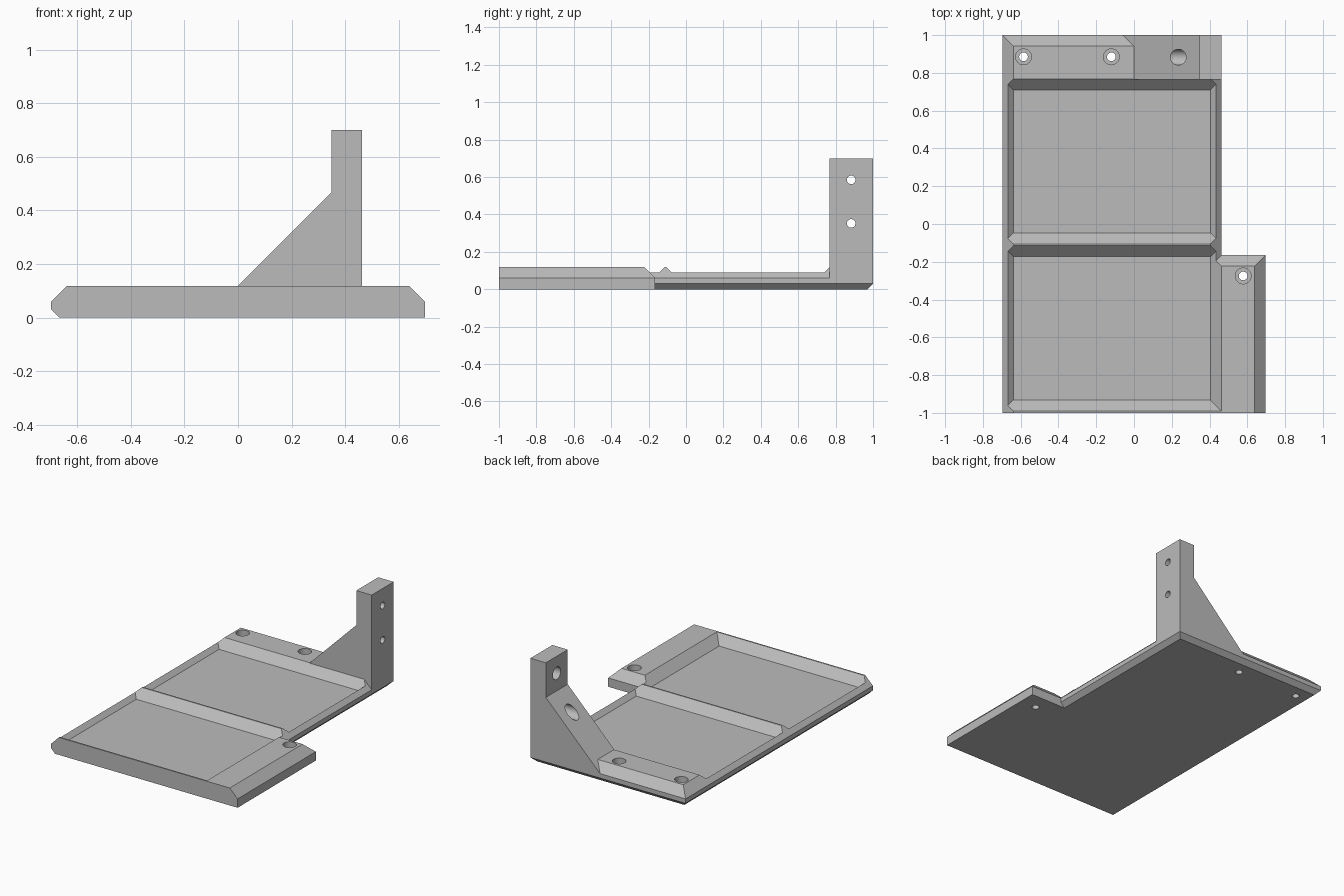
import bpy, bmesh, math
from mathutils import Matrix, Vector

cube = bpy.data.objects.get("Cube")
if cube:
    bpy.data.objects.remove(cube, do_unlink=True)

grey = bpy.data.materials.new("plain grey")
grey.use_nodes = True
grey.diffuse_color = (0.5, 0.5, 0.5, 1)
grey.node_tree.nodes["Principled BSDF"].inputs["Base Color"].default_value = grey.diffuse_color

W, H, MID = 0.697, 0.118, 0.06     # half width, plate height, pocket floor height
RIGHT = 0.463                      # edge of the plate beside the tab
C = H - MID                        # size of the upper chamfers
LOW = 0.03                         # size of the lower chamfer


def finish(bm, name):
    bmesh.ops.recalc_face_normals(bm, faces=bm.faces)
    mesh = bpy.data.meshes.new(name)
    bm.to_mesh(mesh)
    bm.free()
    mesh.materials.append(grey)
    ob = bpy.data.objects.new(name, mesh)
    bpy.context.collection.objects.link(ob)
    return ob


def loft(name, rings):
    """Solid through matching closed rings of points."""
    bm = bmesh.new()
    loops = [[bm.verts.new(p) for p in ring] for ring in rings]
    n = len(loops[0])
    for a, b in zip(loops, loops[1:]):
        for i in range(n):
            j = (i + 1) % n
            bm.faces.new((a[i], a[j], b[j], b[i]))
    bm.faces.new(loops[0][::-1])
    bm.faces.new(loops[-1])
    return finish(bm, name)


def rect(z, x0, x1, y0, y1):
    return [(x0, y0, z), (x1, y0, z), (x1, y1, z), (x0, y1, z)]


def cylinder(name, start, end, radius):
    start, end = Vector(start), Vector(end)
    axis = end - start
    bm = bmesh.new()
    turn = axis.to_track_quat('Z', 'Y').to_matrix().to_4x4()
    bmesh.ops.create_cone(bm, cap_ends=True, segments=32, radius1=radius, radius2=radius,
                          depth=axis.length, matrix=Matrix.Translation((start + end) / 2) @ turn)
    return finish(bm, name)


def combine(target, other, operation):
    mod = target.modifiers.new(operation.lower(), 'BOOLEAN')
    mod.operation, mod.solver, mod.object = operation, 'EXACT', other
    bpy.context.view_layer.objects.active = target
    bpy.ops.object.modifier_apply(modifier=mod.name)
    bpy.data.objects.remove(other, do_unlink=True)


# Base plate, chamfered on both sides and the back
tray = loft("tray_with_upright", [
    rect(0, -W + LOW, RIGHT - LOW, -1, 1 - LOW),
    rect(LOW, -W, RIGHT, -1, 1),
    rect(MID, -W, RIGHT, -1, 1),
    rect(H, -W + C, RIGHT - C, -1, 1 - C)])

# Side mounting tab
tab_back = -0.165
combine(tray, loft("side_tab", [
    rect(0, 0.3, W, -1, tab_back),
    rect(MID, 0.3, W, -1, tab_back),
    rect(H, 0.3, W - C, -1, tab_back - C)]), 'UNION')

# Two pockets with sloping walls, leaving the divider between them
over = 0.02
for y0, y1 in ((-0.99, -0.115), (-0.105, 0.768)):
    combine(tray, loft("pocket_cutter", [
        rect(MID, -W + C, RIGHT - C, y0 + C, y1 - C),
        rect(H + over, -W - over, RIGHT + over, y0 - over, y1 + over)]), 'DIFFERENCE')

# Upright with its sloping gusset
post, top = 0.348, 0.70
profile = [(-C, LOW), (RIGHT, LOW), (RIGHT, top), (post, top), (post, post + H), (-C, MID)]
combine(tray, loft("upright", [[(x, y, z) for x, z in profile] for y in (0.766, 1)]), 'UNION')

# Counterbored screw holes: down through the plate, sideways through the upright
SMALL, LARGE = 0.023, 0.042
for x, y in ((-0.585, 0.885), (-0.12, 0.885), (0.578, -0.275)):
    combine(tray, cylinder("bore_cutter", (x, y, MID), (x, y, 0.2), LARGE), 'DIFFERENCE')
    combine(tray, cylinder("hole_cutter", (x, y, -0.1), (x, y, 0.2), SMALL), 'DIFFERENCE')
for z in (0.352, 0.585):
    combine(tray, cylinder("bore_cutter", (0, 0.883, z), (RIGHT - C, 0.883, z), LARGE), 'DIFFERENCE')
    combine(tray, cylinder("hole_cutter", (0, 0.883, z), (0.6, 0.883, z), SMALL), 'DIFFERENCE')

# Smooth hole walls, keep every bevel edge sharp
bpy.ops.object.select_all(action='DESELECT')
tray.select_set(True)
bpy.context.view_layer.objects.active = tray
bpy.ops.object.shade_smooth_by_angle(angle=math.radians(20))
